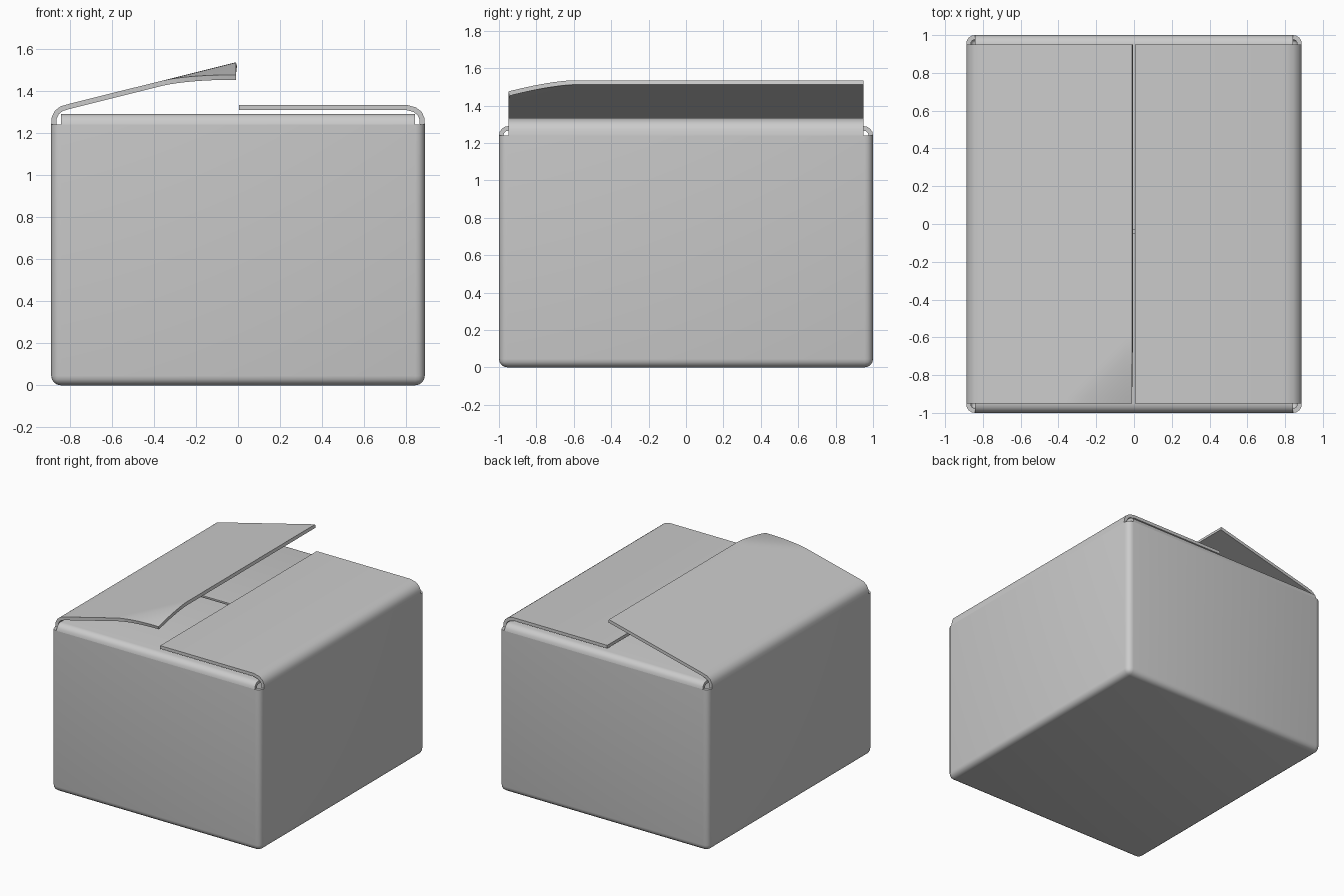
import bpy, bmesh, math

if "Cube" in bpy.data.objects:
    bpy.data.objects.remove(bpy.data.objects["Cube"])

HX, HY, H = 0.888, 1.0, 1.24   # half width, half depth, wall height
R, T = 0.045, 0.024            # edge radius, card thickness


def finish(name, bm):
    """Turn an outer skin into a smooth-shaded sheet of card."""
    mesh = bpy.data.meshes.new(name)
    bm.to_mesh(mesh)
    bm.free()
    ob = bpy.data.objects.new(name, mesh)
    bpy.context.collection.objects.link(ob)
    bpy.ops.object.select_all(action='DESELECT')
    ob.select_set(True)
    bpy.context.view_layer.objects.active = ob
    mod = ob.modifiers.new("card", 'SOLIDIFY')
    mod.thickness, mod.offset, mod.use_even_offset = T, -1, True
    bpy.ops.object.modifier_apply(modifier=mod.name)
    bpy.ops.object.shade_smooth_by_angle(angle=math.radians(40))
    return ob


def flap(name, profile, stations, place):
    """Sweep a profile (across, z) along stations; place maps to x, y, z."""
    bm = bmesh.new()
    rows = [[bm.verts.new(place(a, s, z)) for a, z in profile] for s in stations]
    for r0, r1 in zip(rows, rows[1:]):
        for i in range(len(profile) - 1):
            bm.faces.new((r0[i], r0[i + 1], r1[i + 1], r1[i]))
    bm.normal_update()
    if sum(f.normal.z * f.calc_area() for f in bm.faces) < 0:
        bmesh.ops.reverse_faces(bm, faces=bm.faces[:])
    return finish(name, bm)


# Box body: open-topped with rounded edges
bm = bmesh.new()
bmesh.ops.create_cube(bm, size=1)
for v in bm.verts:
    v.co = (v.co.x * 2 * HX, v.co.y * 2 * HY, (v.co.z + 0.5) * H)
bm.normal_update()
bmesh.ops.delete(bm, geom=[f for f in bm.faces if f.normal.z > 0.9], context='FACES_ONLY')
bmesh.ops.bevel(bm, geom=[e for e in bm.edges if not e.is_boundary], offset=R,
                segments=4, profile=0.5, affect='EDGES')
finish("box_body", bm)

# Inner flaps: front and back, almost meeting in the middle
for name, side, end in (("front_inner_flap", -1, 0.05), ("back_inner_flap", 1, -0.03)):
    arc = [(HY - 0.05 * (1 - math.cos(t)), H + 0.05 * math.sin(t))
           for t in (math.pi / 2 * i / 4 for i in range(5))]
    flap(name, arc + [(end, H + 0.05)], (-0.842, 0.842),
         lambda a, s, z, k=side: (s, a * k, z))

# Right outer flap: closed flat
flap("right_outer_flap",
     [(HX, H), (0.886, 1.27), (0.873, 1.3), (0.845, 1.321), (0.80, 1.333), (0.004, 1.333)],
     (-0.95, 0.95), lambda a, s, z: (a, s, z))


# Left outer flap: lifted, with its front free corner curling down
def curl(a, s, z):
    d = max(0, (a + 0.36) / 0.35 + (-0.6 - s) / 0.35 - 1) if s < -0.6 else 0
    return (a, s, z - 0.06 * d ** 1.5)


slope = [-0.80, -0.60] + [-0.36 + 0.035 * i for i in range(11)]
flap("left_outer_flap",
     [(-HX, H), (-0.885, 1.275), (-0.871, 1.304), (-0.845, 1.325)]
     + [(x, 1.535 + (x + 0.01) * 0.249) for x in slope],
     [-0.95 + 0.035 * i for i in range(11)] + [0.95], curl)
